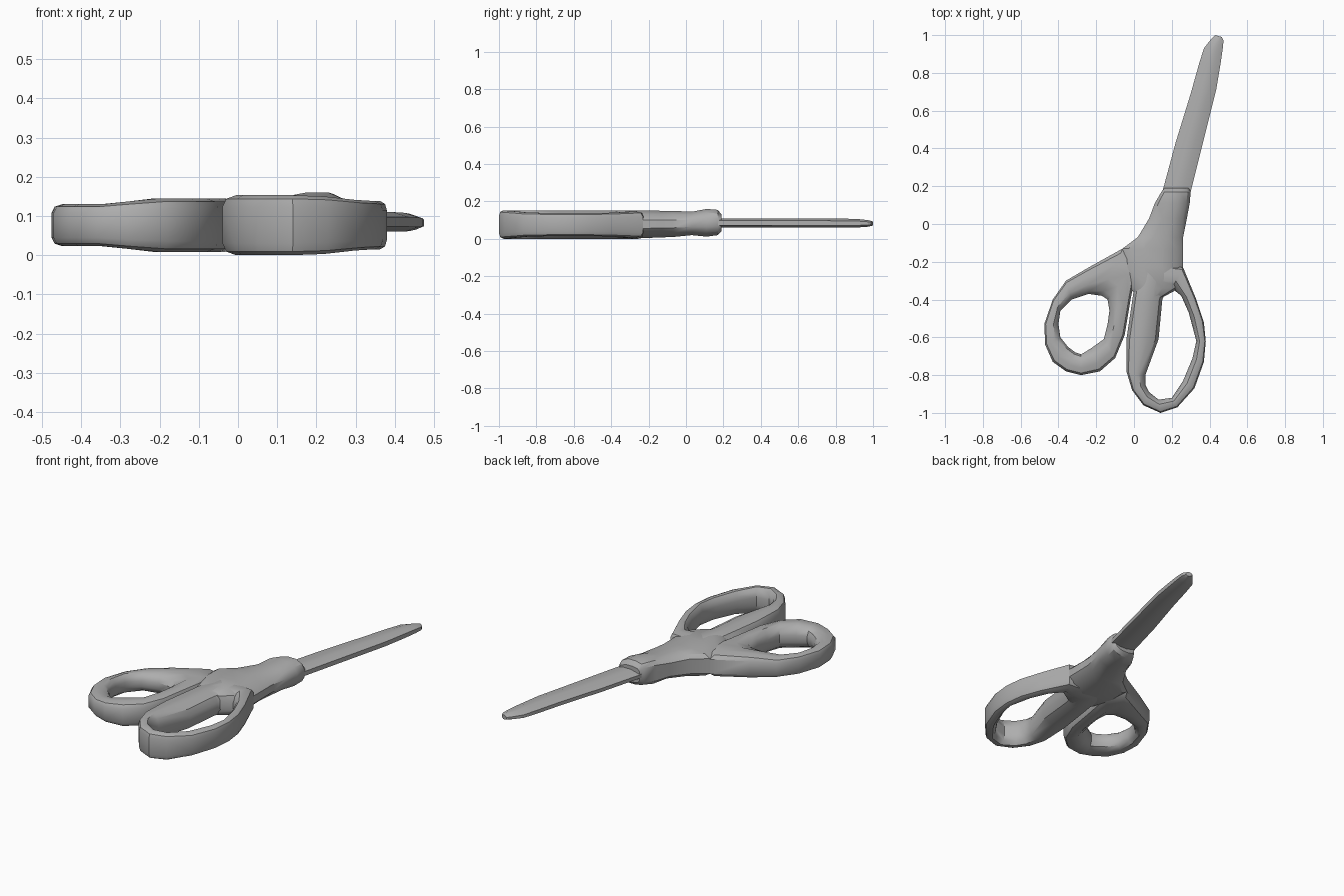
import bpy
import bmesh
import math

cube = bpy.data.objects.get("Cube")
if cube:
    bpy.data.objects.remove(cube, do_unlink=True)

grey = bpy.data.materials.new("plain grey")
grey.use_nodes = True
grey.diffuse_color = (0.42, 0.42, 0.42, 1)
grey.node_tree.nodes["Principled BSDF"].inputs["Base Color"].default_value = grey.diffuse_color

# Rounded bar section: fraction across the width, fraction of the height
ROUNDED = [(0, .2), (0, .8), (.1, .94), (.35, 1), (.65, 1), (.9, .86),
           (1, .65), (1, .35), (.9, .14), (.65, 0), (.35, 0), (.1, .06)]
# Blade section: flat cutting edge on one side, ridge toward the other
BLADE = [(0, .3), (0, .7), (.4, 1), (.7, 1), (1, .75), (1, .25), (.7, 0), (.4, 0)]


def loft(name, stations, section, closed, angle):
    """Skin a section across stations of (start point, end point, bottom, top)."""
    bm = bmesh.new()
    rings = []
    for start, end, bottom, top in stations:
        ring = []
        for across, up in section:
            x = start[0] + (end[0] - start[0]) * across
            y = start[1] + (end[1] - start[1]) * across
            ring.append(bm.verts.new((x, y, bottom + (top - bottom) * up)))
        rings.append(ring)
    pairs = list(zip(rings, rings[1:]))
    if closed:
        pairs.append((rings[-1], rings[0]))
    else:
        bm.faces.new(rings[0])
        bm.faces.new(rings[-1])
    count = len(section)
    for a, b in pairs:
        for i in range(count):
            j = (i + 1) % count
            bm.faces.new((a[i], a[j], b[j], b[i]))
    bmesh.ops.recalc_face_normals(bm, faces=bm.faces)
    mesh = bpy.data.meshes.new(name)
    bm.to_mesh(mesh)
    bm.free()
    mesh.materials.append(grey)
    obj = bpy.data.objects.new(name, mesh)
    bpy.context.collection.objects.link(obj)
    bpy.ops.object.select_all(action="DESELECT")
    obj.select_set(True)
    bpy.context.view_layer.objects.active = obj
    bpy.ops.object.shade_smooth_by_angle(angle=math.radians(angle))
    return obj


def finger_loop(name, rim, bottom, top, thin_side):
    """Closed loop from outer and inner rim points, thinner toward one side."""
    stations = []
    for ox, oy, ix, iy in rim:
        taper = 0.015 * max(0, min(1, (ox * thin_side - 0.2) / 0.15))
        stations.append(((ox, oy), (ix, iy), bottom + taper, top - taper))
    return loft(name, stations, ROUNDED, True, 35)


def crosswise(rows):
    """Turn rows of (y, left x, right x, bottom, top) into stations."""
    return [((a, y), (b, y), low, high) for y, a, b, low, high in rows]


# Large finger loop, with the broad grip bar on its inner side
finger_loop("large_finger_loop", [
    (.26, -.23, .20, -.34), (.33, -.40, .25, -.38), (.37, -.52, .29, -.47),
    (.38, -.62, .33, -.62), (.37, -.73, .31, -.71), (.32, -.87, .26, -.83),
    (.23, -.97, .20, -.92), (.14, -1, .13, -.93), (.05, -.96, .08, -.89),
    (-.01, -.88, .06, -.85), (-.04, -.78, .06, -.80), (-.04, -.61, .13, -.61),
    (-.01, -.41, .15, -.40), (.02, -.20, .17, -.36)], 0, .153, 1)

# Small thumb loop
finger_loop("thumb_loop", [
    (-.06, -.13, -.17, -.38), (-.24, -.23, -.24, -.37), (-.36, -.30, -.33, -.40),
    (-.43, -.40, -.39, -.46), (-.475, -.53, -.40, -.53), (-.47, -.64, -.39, -.60),
    (-.43, -.73, -.35, -.65), (-.36, -.78, -.31, -.68), (-.28, -.80, -.28, -.69),
    (-.18, -.78, -.23, -.66), (-.10, -.71, -.16, -.61), (-.05, -.59, -.14, -.53),
    (-.02, -.41, -.13, -.46), (.02, -.20, -.14, -.40)], .008, .145, -1)

# Handle body with the raised collar that holds the blade
loft("handle_body", crosswise([
    (.19, .16, .29, .04, .13), (.17, .145, .30, .02, .155), (.11, .11, .295, .012, .16),
    (.03, .08, .28, .02, .145), (-.07, .02, .26, .01, .15), (-.13, -.06, .26, .008, .15),
    (-.23, -.06, .26, .004, .153), (-.34, -.02, .24, .004, .153),
    (-.40, .03, .13, .012, .147)]), ROUNDED, False, 35)

# Closed blades
loft("blade", [
    ((.15, .17), (.30, .17), .06, .11), ((.22, .43), (.37, .45), .06, .11),
    ((.30, .69), (.435, .71), .06, .11), ((.345, .85), (.46, .86), .06, .108),
    ((.37, .93), (.47, .93), .062, .105), ((.405, .975), (.474, .972), .065, .10),
    ((.43, 1), (.465, .99), .07, .095)], BLADE, False, 25)
